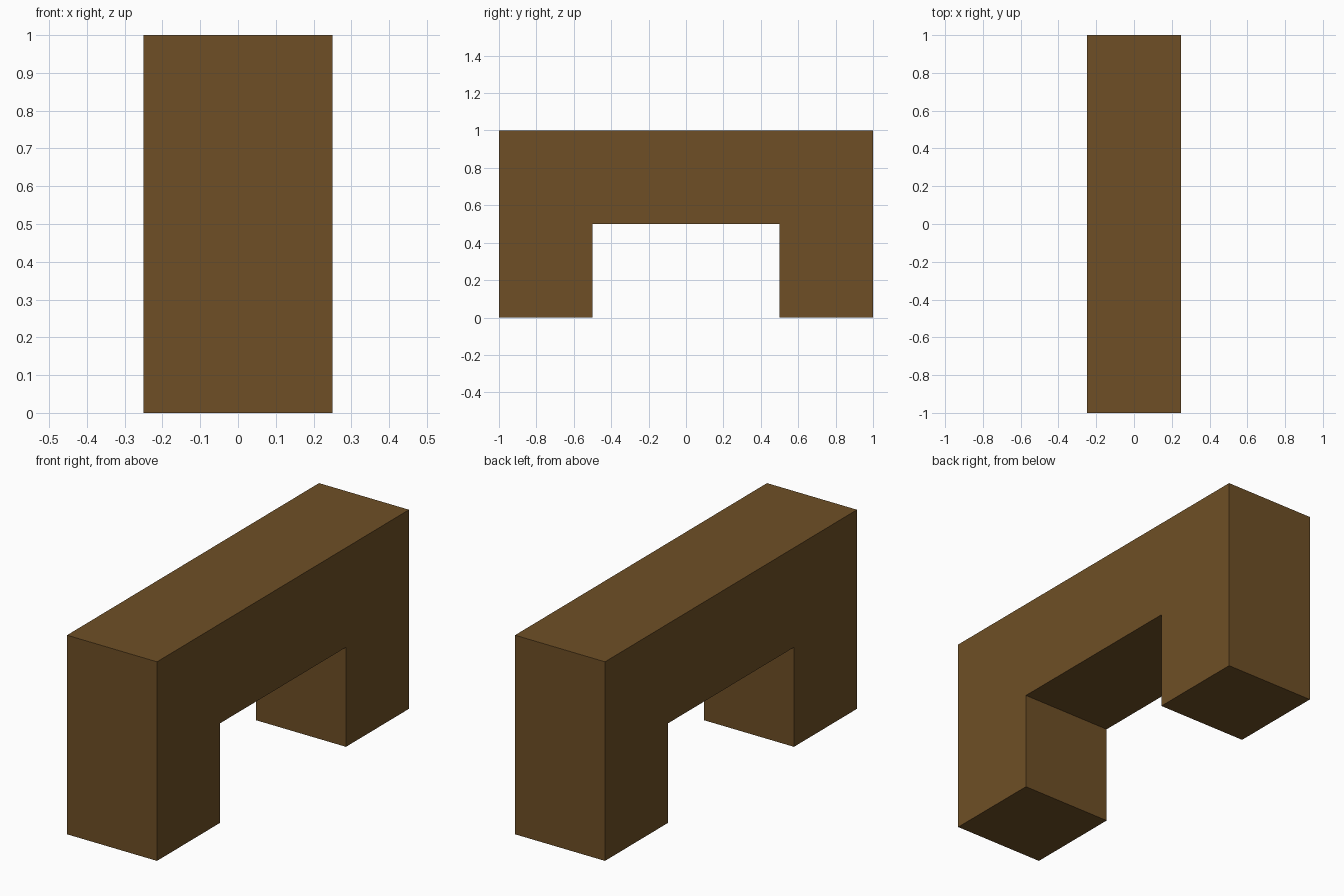
import bpy
import bmesh

if "Cube" in bpy.data.objects:
    bpy.data.objects.remove(bpy.data.objects["Cube"])

# Single brown colour
brown = bpy.data.materials.new("brown wood")
brown.diffuse_color = (0.156, 0.078, 0.019, 1.0)
brown.use_nodes = True
brown.node_tree.nodes["Principled BSDF"].inputs["Base Color"].default_value = brown.diffuse_color

# Arch block: side profile (y, z) extruded along x
profile = [(-1, 0), (-0.5, 0), (-0.5, 0.5), (0.5, 0.5),
           (0.5, 0), (1, 0), (1, 1), (-1, 1)]
half_width = 0.25

bm = bmesh.new()
side = bm.faces.new([bm.verts.new((-half_width, y, z)) for y, z in profile])
ext = bmesh.ops.extrude_face_region(bm, geom=[side], use_keep_orig=True)
moved = [v for v in ext["geom"] if isinstance(v, bmesh.types.BMVert)]
bmesh.ops.translate(bm, verts=moved, vec=(2 * half_width, 0, 0))
bmesh.ops.recalc_face_normals(bm, faces=bm.faces[:])

mesh = bpy.data.meshes.new("arch_block")
bm.to_mesh(mesh)
bm.free()
mesh.materials.append(brown)
arch = bpy.data.objects.new("arch_block", mesh)
bpy.context.collection.objects.link(arch)
